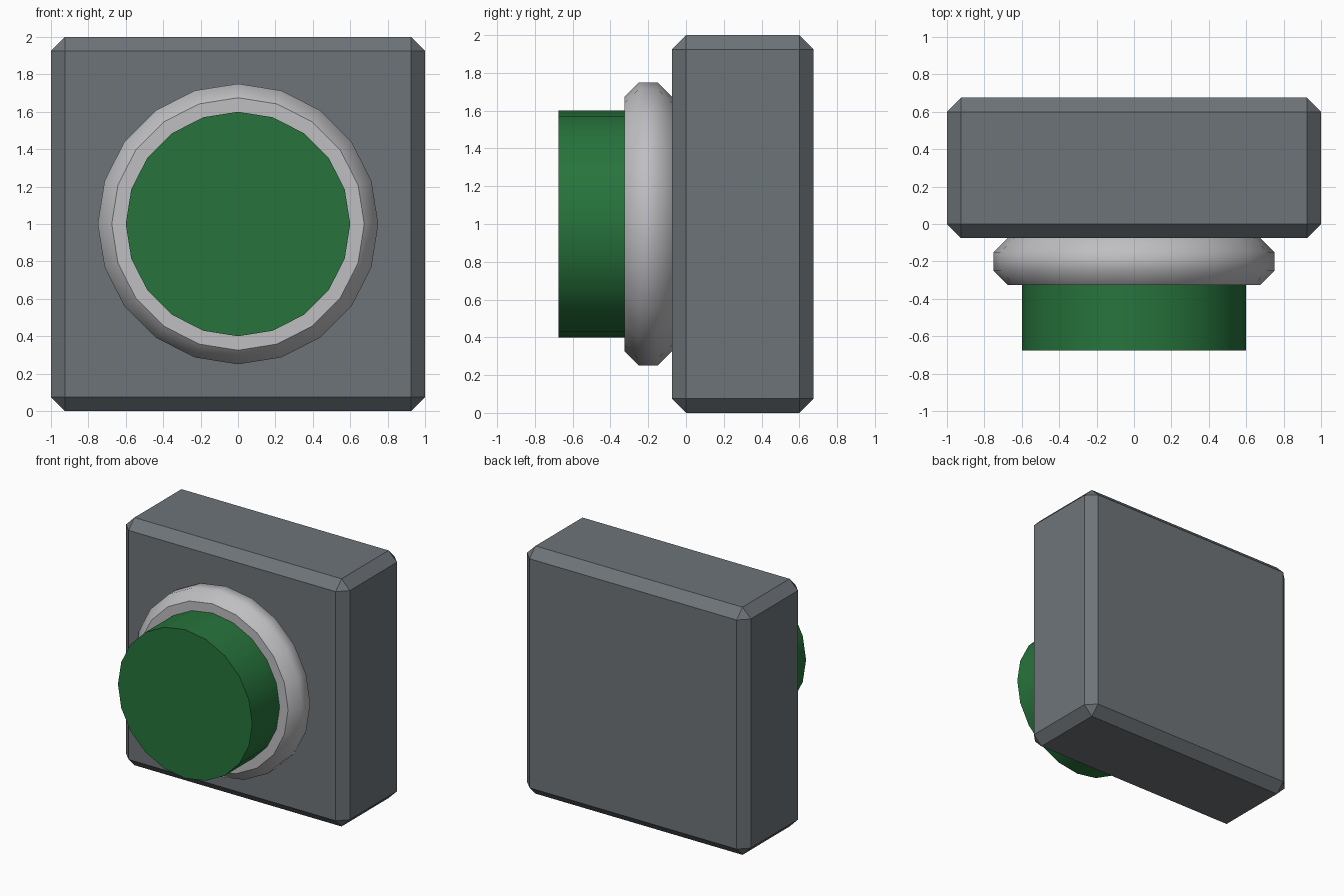
import bpy
import bmesh
import math
from mathutils import Matrix

cube = bpy.data.objects.get("Cube")
if cube:
    bpy.data.objects.remove(cube, do_unlink=True)


def material(name, rgb):
    mat = bpy.data.materials.new(name)
    mat.use_nodes = True
    colour = (*rgb, 1.0)
    mat.diffuse_color = colour
    mat.node_tree.nodes["Principled BSDF"].inputs["Base Color"].default_value = colour
    return mat


def add_object(name, bm, mat):
    mesh = bpy.data.meshes.new(name)
    bmesh.ops.recalc_face_normals(bm, faces=bm.faces)
    bm.to_mesh(mesh)
    bm.free()
    mesh.materials.append(mat)
    obj = bpy.data.objects.new(name, mesh)
    bpy.context.collection.objects.link(obj)
    return obj


def lathe(name, profile, mat, sides=20):
    """Solid of (y, radius) rings around the y axis, smooth sides, sharp flat caps."""
    bm = bmesh.new()
    rings = []
    for y, r in profile:
        angles = [math.tau * i / sides for i in range(sides)]
        rings.append([bm.verts.new((r * math.sin(a), y, 1 + r * math.cos(a))) for a in angles])
    for a, b in zip(rings, rings[1:]):
        for i in range(sides):
            j = (i + 1) % sides
            bm.faces.new((a[i], a[j], b[j], b[i])).smooth = True
    for ring in (rings[0], rings[-1]):
        cap = bm.faces.new(ring)
        for edge in cap.edges:
            edge.smooth = False
    return add_object(name, bm, mat)


grey = material("dark grey casing", (0.155, 0.175, 0.19))
silver = material("light grey metal", (0.52, 0.52, 0.54))
green = material("green plastic", (0.02, 0.175, 0.045))

# Chamfered square housing
bm = bmesh.new()
bmesh.ops.create_cube(bm, size=1, matrix=Matrix.Translation((0, 0.3, 1)) @ Matrix.Diagonal((2, 0.75, 2, 1)))
bmesh.ops.bevel(bm, geom=bm.edges[:], offset=0.075, segments=1, affect='EDGES')
add_object("housing", bm, grey)

# Rounded collar around the button
lathe("collar", [(-0.325, 0.675), (-0.25, 0.75), (-0.15, 0.75), (-0.075, 0.675)], silver)

# Push button
lathe("button", [(-0.675, 0.6), (-0.2, 0.6)], green)
